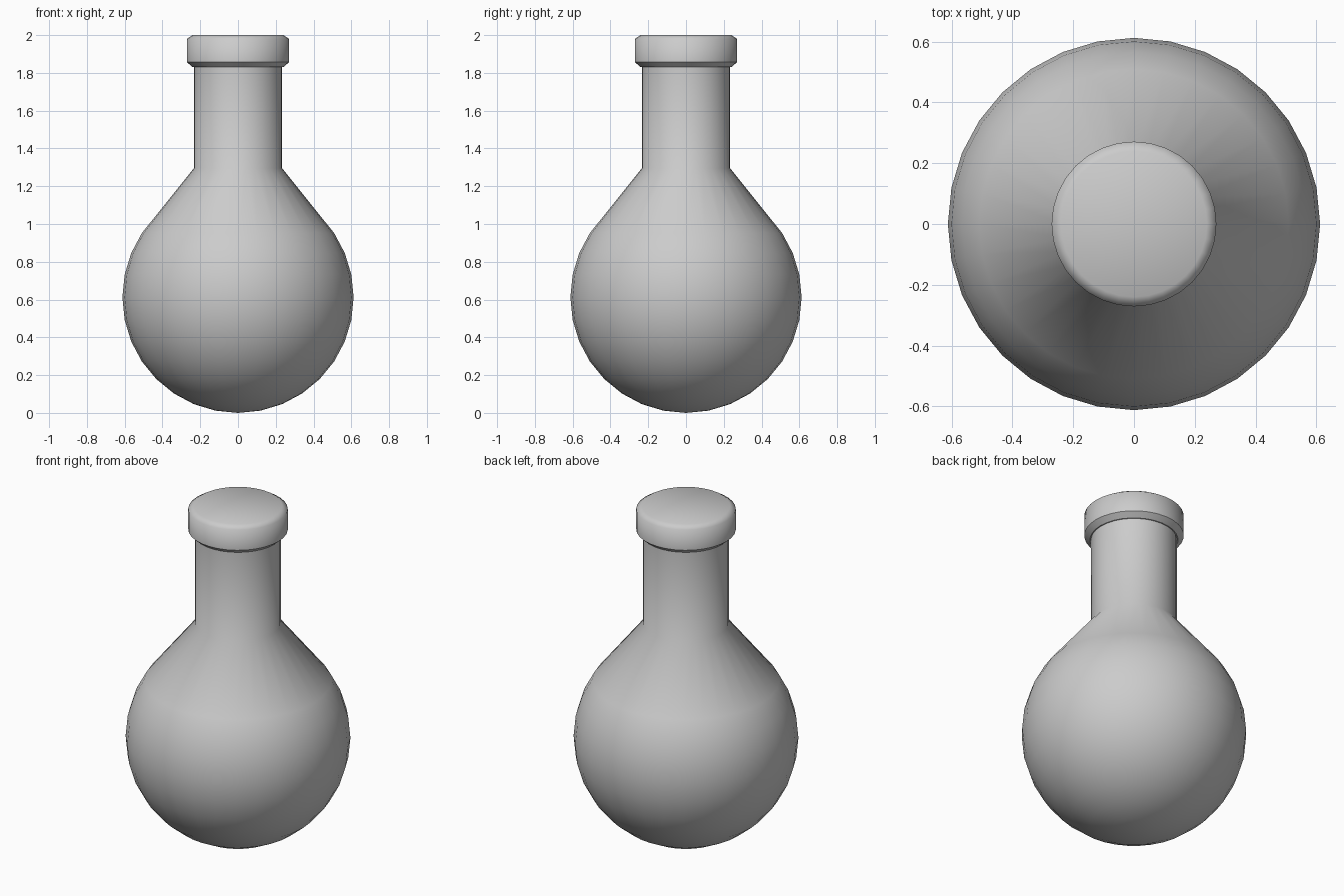
import bpy, bmesh, math

if "Cube" in bpy.data.objects:
    bpy.data.objects.remove(bpy.data.objects["Cube"])

SEGMENTS = 32

grey = bpy.data.materials.new("plain grey")
grey.diffuse_color = (0.6, 0.6, 0.6, 1)
grey.use_nodes = True
grey.node_tree.nodes["Principled BSDF"].inputs["Base Color"].default_value = grey.diffuse_color


def lathe(name, profile, sharp_heights=()):
    """Revolve (radius, height) points around z; zero radius makes a pole."""
    bm = bmesh.new()
    rings = []
    for r, z in profile:
        if r < 1e-5:
            rings.append([bm.verts.new((0, 0, z))] * SEGMENTS)
        else:
            rings.append([bm.verts.new((r * math.cos(a), r * math.sin(a), z))
                          for a in (math.tau * i / SEGMENTS for i in range(SEGMENTS))])
    for low, high in zip(rings, rings[1:]):
        for i in range(SEGMENTS):
            j = (i + 1) % SEGMENTS
            corners = dict.fromkeys((low[i], low[j], high[j], high[i]))
            bm.faces.new(list(corners))
    for face in bm.faces:
        face.smooth = True
    for edge in bm.edges:
        a, b = edge.verts
        if abs(a.co.z - b.co.z) < 1e-6 and any(abs(a.co.z - h) < 1e-4 for h in sharp_heights):
            if abs(a.co.xy.length - b.co.xy.length) < 1e-5:
                edge.smooth = False
    bmesh.ops.recalc_face_normals(bm, faces=bm.faces)
    mesh = bpy.data.meshes.new(name)
    bm.to_mesh(mesh)
    bm.free()
    mesh.materials.append(grey)
    obj = bpy.data.objects.new(name, mesh)
    bpy.context.collection.objects.link(obj)
    return obj


# Round bulb that tapers into a straight neck
R = 0.612
bulb = [(R * math.sin(math.pi * k / 16), R - R * math.cos(math.pi * k / 16)) for k in range(12)]
lathe("flask_body", bulb + [(0.234, 1.295), (0.234, 1.84)])

# Stopper: crisp chamfer below, soft rounded rim and flat top above
lathe("stopper", [(0, 1.83), (0.24, 1.83), (0.271, 1.857), (0.271, 1.98),
                  (0.24, 2.0), (0, 2.0)], sharp_heights=(1.83, 1.857))
